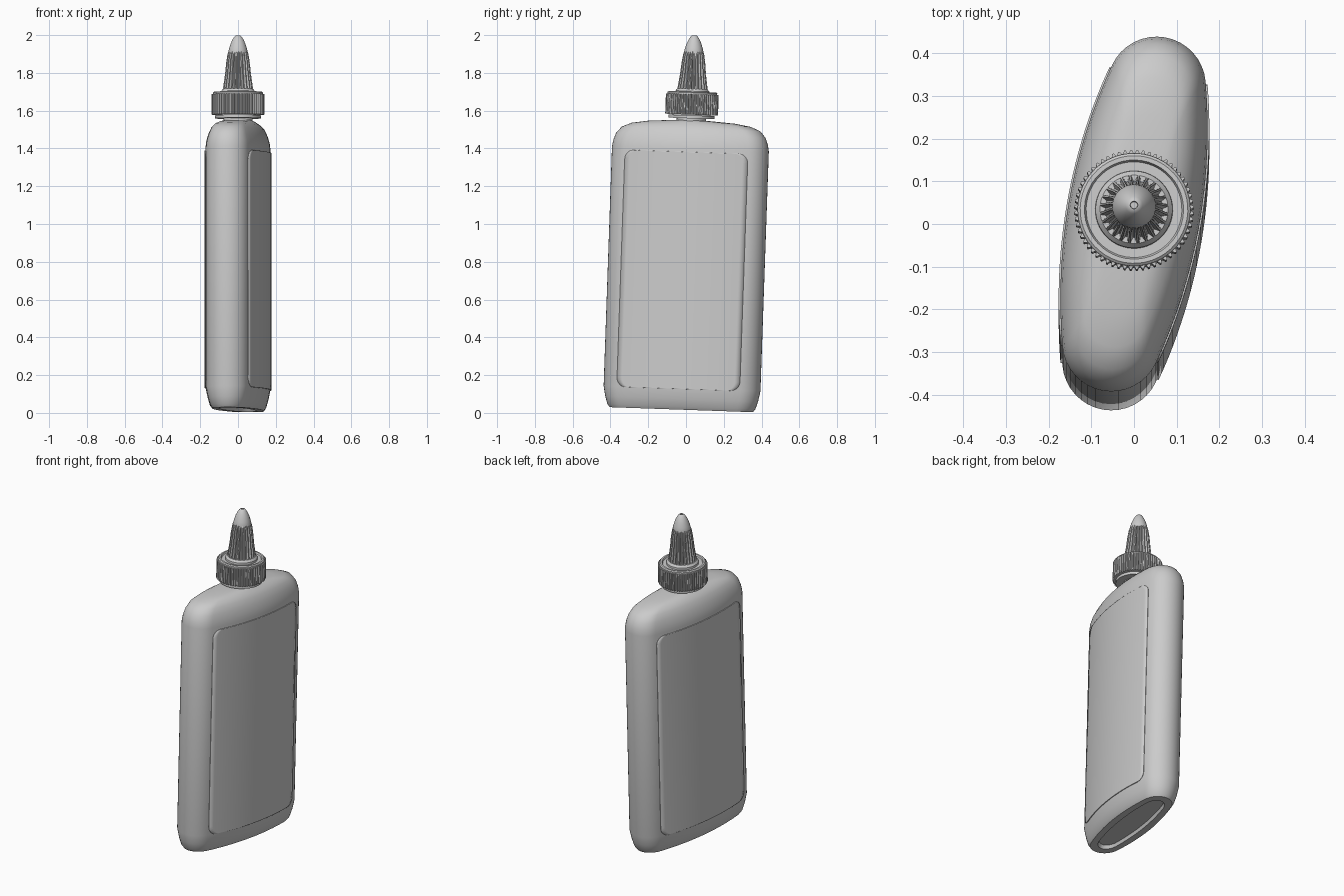
import bpy, bmesh, math
from math import sin, cos, pi, radians
from mathutils import Matrix

if "Cube" in bpy.data.objects:
    bpy.data.objects.remove(bpy.data.objects["Cube"])

# Whole bottle leans slightly and is turned about its axis
POSE = (Matrix.Translation((0, -0.025, 0.014))
        @ Matrix.Rotation(radians(-2), 4, 'X')
        @ Matrix.Rotation(radians(-10), 4, 'Z'))

plastic = bpy.data.materials.new("grey plastic")
plastic.diffuse_color = (0.6, 0.6, 0.6, 1)
plastic.use_nodes = True
plastic.node_tree.nodes["Principled BSDF"].inputs["Base Color"].default_value = plastic.diffuse_color

# Oval section: two shallow side arcs joined by round ends
W, R_END, D = 0.155, 0.115, 0.305
R_SIDE = (D * D + W * W - R_END * R_END) / (2 * (W - R_END))
BLEND = math.asin(D / (R_SIDE - R_END))


def finish(name, bm, angle=30):
    bmesh.ops.recalc_face_normals(bm, faces=bm.faces)
    mesh = bpy.data.meshes.new(name)
    bm.to_mesh(mesh)
    bm.free()
    mesh.materials.append(plastic)
    ob = bpy.data.objects.new(name, mesh)
    bpy.context.collection.objects.link(ob)
    ob.matrix_world = POSE
    bpy.ops.object.select_all(action='DESELECT')
    ob.select_set(True)
    bpy.context.view_layer.objects.active = ob
    bpy.ops.object.shade_smooth_by_angle(angle=radians(angle))
    return ob


def loft(name, rings, angle=30):
    """Skin a stack of equal-length rings and cap both ends."""
    bm = bmesh.new()
    loops = [[bm.verts.new(p) for p in ring] for ring in rings]
    n = len(loops[0])
    for a, b in zip(loops, loops[1:]):
        for i in range(n):
            j = (i + 1) % n
            bm.faces.new((a[i], a[j], b[j], b[i]))
    bm.faces.new(loops[0][::-1])
    bm.faces.new(loops[-1])
    return finish(name, bm, angle)


def side_point(a, offset=0):
    r = R_SIDE + offset
    return (W - R_SIDE + r * cos(a), r * sin(a))


def oval():
    pts = [side_point(BLEND * (i / 8 - 1)) for i in range(17)]
    for i in range(1, 16):
        a = BLEND + (pi - 2 * BLEND) * i / 16
        pts.append((R_END * cos(a), D + R_END * sin(a)))
    return pts + [(-x, -y) for x, y in pts]


def circle(r, z, n=48):
    return [(r * cos(2 * pi * i / n), r * sin(2 * pi * i / n), z) for i in range(n)]


def gear(r_in, r_out, z, teeth):
    n = teeth * 4
    return [((r_out if i % 4 < 2 else r_in) * cos(2 * pi * i / n),
             (r_out if i % 4 < 2 else r_in) * sin(2 * pi * i / n), z) for i in range(n)]


# Body: width scale, length scale, height (starts inside the base recess)
OVAL = oval()
SECTIONS = [(0.46, 0.76, 0.022), (0.50, 0.79, 0.003), (0.76, 0.915, 0.003),
            (0.84, 0.945, 0.02), (0.92, 0.975, 0.06), (1, 1, 0.115), (1, 1, 1.385),
            (0.97, 0.985, 1.42), (0.90, 0.955, 1.455), (0.80, 0.885, 1.49),
            (0.68, 0.76, 1.512), (0.56, 0.55, 1.526), (0.48, 0.22, 1.535)]
loft("bottle_body", [[(x * sx, y * sy, z) for x, y in OVAL] for sx, sy, z in SECTIONS], 35)

# Label panels: thin rounded rectangles wrapped on both broad sides
Z0, Z1, RC = 0.112, 1.368, 0.05
HALF = 0.33
steps = [radians(15 * i) for i in range(7)]
rows = [(Z0 + RC - RC * cos(a), HALF - RC + RC * sin(a)) for a in steps]
rows += [(Z0 + Z1 - z, h) for z, h in reversed(rows)]
for name, s in (("label_right", 1), ("label_left", -1)):
    bm = bmesh.new()
    grid = []
    for z, half in rows:
        row = []
        for i in range(25):
            x, y = side_point(math.asin(half * (i / 12 - 1) / R_SIDE), 0.004)
            row.append(bm.verts.new((s * x, s * y, z)))
        grid.append(row)
    for a, b in zip(grid, grid[1:]):
        for i in range(24):
            bm.faces.new((a[i], a[i + 1], b[i + 1], b[i]))
    panel = finish(name, bm)
    # keep panel normals facing away from the bottle
    if panel.data.polygons[150].normal.x * s < 0:
        panel.data.flip_normals()
    solid = panel.modifiers.new("thickness", 'SOLIDIFY')
    solid.thickness = 0.006
    solid.offset = -1

# Neck and flange below the cap
loft("neck", [circle(r, z) for r, z in ((0.078, 1.50), (0.078, 1.546), (0.122, 1.546),
                                        (0.122, 1.562), (0.10, 1.562), (0.10, 1.58))])

# Knurled cap collar with stepped lips
loft("cap_collar", [gear(0.133, 0.14, z, 60) for z in (1.566, 1.674)], 20)
loft("cap_lip", [circle(r, z) for r, z in ((0.132, 1.65), (0.132, 1.682), (0.126, 1.687),
                                           (0.116, 1.687), (0.112, 1.678), (0.09, 1.678)
                                           )])
loft("spout_base", [circle(r, z) for r, z in ((0.092, 1.66), (0.09, 1.69), (0.08, 1.702),
                                              (0.07, 1.702))])

# Ribbed tapering spout
RIBS = [(0.068, 0.082, 1.69), (0.064, 0.077, 1.725), (0.058, 0.069, 1.78),
        (0.053, 0.063, 1.84), (0.049, 0.056, 1.885), (0.046, 0.051, 1.90)]
loft("ribbed_spout", [gear(a, b, z, 24) for a, b, z in RIBS], 30)

# Smooth bullet tip with a small opening
TIP = [(0.051, 1.89), (0.051, 1.90), (0.046, 1.92), (0.039, 1.942), (0.030, 1.962),
       (0.020, 1.978), (0.013, 1.985), (0.009, 1.986), (0.008, 1.975)]
loft("spout_tip", [circle(r, z, 32) for r, z in TIP], 45)
